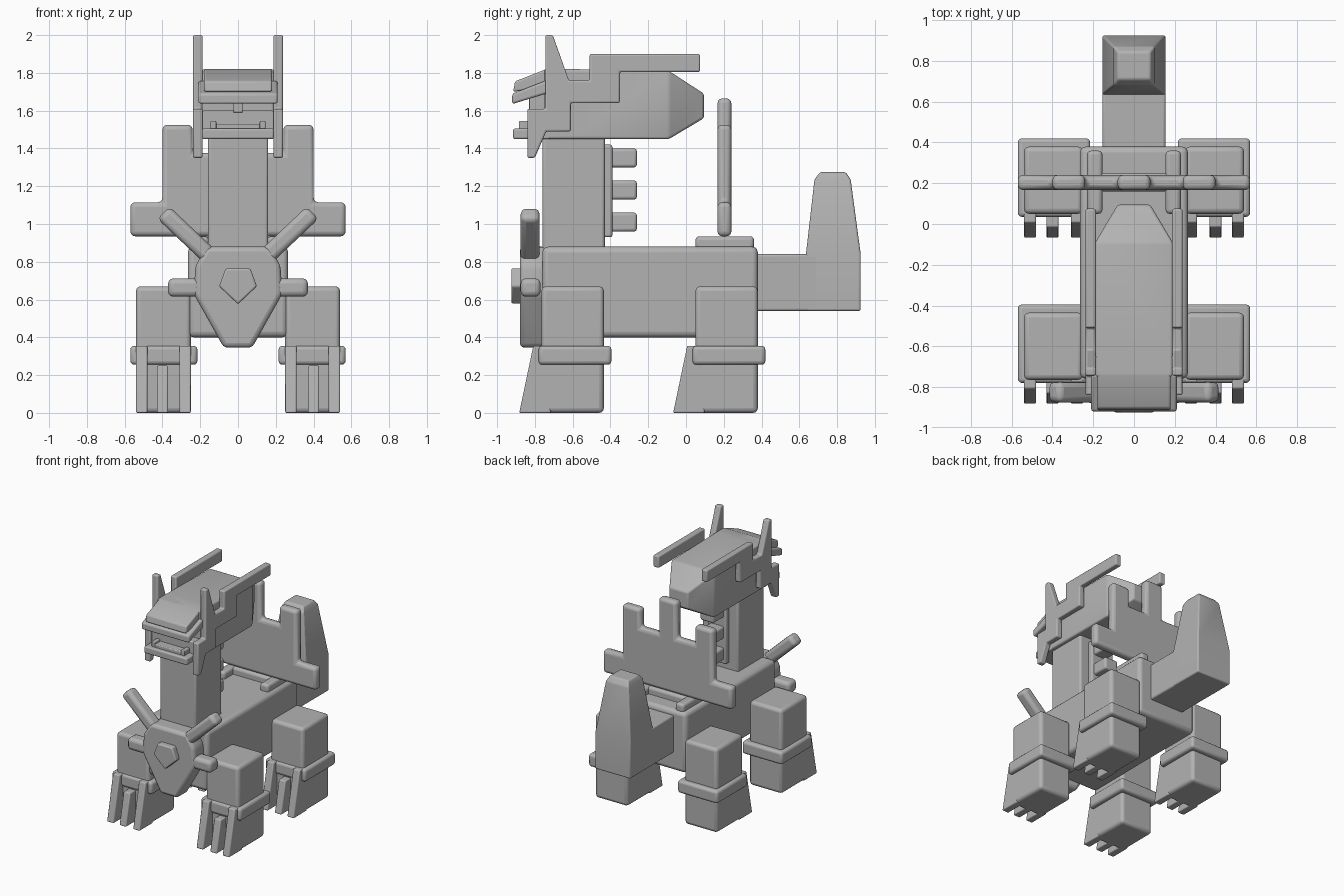
import bpy, bmesh, math

grey = bpy.data.materials.new("plain grey")
grey.diffuse_color = (0.45, 0.45, 0.45, 1)


def loft(name, rings, bevel=0.02, segments=3):
    """Skin a list of rings (equal point counts), cap the ends, round the edges."""
    bm = bmesh.new()
    vs = [[bm.verts.new(p) for p in ring] for ring in rings]
    n = len(vs[0])
    for a, b in zip(vs, vs[1:]):
        for i in range(n):
            j = (i + 1) % n
            bm.faces.new((a[i], a[j], b[j], b[i]))
    bm.faces.new(vs[0][::-1])
    bm.faces.new(vs[-1])
    bmesh.ops.recalc_face_normals(bm, faces=bm.faces)
    me = bpy.data.meshes.new(name)
    bm.to_mesh(me)
    bm.free()
    me.materials.append(grey)
    ob = bpy.data.objects.new(name, me)
    bpy.context.collection.objects.link(ob)
    if bevel:
        mod = ob.modifiers.new("rounding", 'BEVEL')
        mod.width, mod.segments = bevel, segments
        mod.limit_method, mod.angle_limit = 'ANGLE', math.radians(25)
    bpy.ops.object.select_all(action='DESELECT')
    bpy.context.view_layer.objects.active = ob
    ob.select_set(True)
    bpy.ops.object.shade_smooth_by_angle(angle=math.radians(35))
    return ob


def side_prism(name, yz, x0, x1, bevel=0.02):
    return loft(name, [[(x, y, z) for y, z in yz] for x in (x0, x1)], bevel)


def front_prism(name, xz, y0, y1, bevel=0.02):
    return loft(name, [[(x, y, z) for x, z in xz] for y in (y0, y1)], bevel)


def box(name, x0, x1, y0, y1, z0, z1, bevel=0.02):
    return side_prism(name, [(y0, z0), (y1, z0), (y1, z1), (y0, z1)], x0, x1, bevel)


def mirrored(half):
    """Complete a half outline (x >= 0, top to bottom) across x = 0."""
    return half + [(-x, z) for x, z in reversed(half) if x > 0]


# Body and neck
box("body", -0.265, 0.265, -0.76, 0.38, 0.40, 0.88, 0.03)
box("neck", -0.16, 0.16, -0.76, -0.43, 0.80, 1.50, 0.015)
box("neck_spine", -0.08, 0.08, -0.45, -0.39, 0.93, 1.42, 0.012)
for z in (0.96, 1.13, 1.30):
    box("spine_block", -0.06, 0.06, -0.42, -0.26, z, z + 0.10, 0.015)

# Head with tapered back
rect = lambda y, hx, z0, z1: [(-hx, y, z0), (hx, y, z0), (hx, y, z1), (-hx, y, z1)]
loft("head", [rect(-0.75, 0.19, 1.45, 1.82), rect(-0.60, 0.19, 1.45, 1.82),
              rect(-0.09, 0.19, 1.45, 1.81), rect(0.095, 0.08, 1.56, 1.69)], 0.012)

# Face: cap, brow, nose, muzzle, jaw and teeth
side_prism("forehead_cap", [(-0.915, 1.70), (-0.905, 1.755), (-0.74, 1.82),
                            (-0.62, 1.82), (-0.62, 1.74)], -0.18, 0.18, 0.01)
side_prism("brow", [(-0.92, 1.635), (-0.92, 1.69), (-0.74, 1.76), (-0.70, 1.69),
                    (-0.74, 1.69)], -0.21, 0.21, 0.012)
box("nose", -0.025, 0.025, -0.83, -0.73, 1.59, 1.69, 0.006)
box("muzzle", -0.19, 0.19, -0.82, -0.72, 1.45, 1.60, 0.008)
box("jaw", -0.19, 0.19, -0.915, -0.75, 1.45, 1.505, 0.01)
box("teeth", -0.115, 0.115, -0.885, -0.80, 1.495, 1.53, 0.006)

for s in (1, -1):
    box("fang", s * 0.115, s * 0.145, -0.885, -0.80, 1.49, 1.545, 0.006)
    # Stepped side plate with horn and swept bar
    side_prism("head_side_plate",
               [(-0.745, 2.0), (-0.705, 2.0), (-0.62, 1.76), (-0.51, 1.76), (-0.51, 1.90),
                (0.075, 1.90), (0.075, 1.805), (-0.35, 1.805), (-0.35, 1.64), (-0.61, 1.64),
                (-0.61, 1.49), (-0.74, 1.49), (-0.80, 1.35), (-0.84, 1.35), (-0.84, 1.61),
                (-0.745, 1.61)], s * 0.187, s * 0.238, 0.01)

    # Legs with ankle bands and claws
    for part, y in (("front", -0.765), ("rear", 0.05)):
        box(part + "_leg", s * 0.25, s * 0.54, y, y + 0.33, 0, 0.67, 0.025)
        box(part + "_ankle_band", s * 0.215, s * 0.57, y - 0.015, y + 0.37, 0.255, 0.355, 0.02)
        for x, h in ((0.25, 0.355), (0.37, 0.25), (0.48, 0.355)):
            top = y - 0.118 + 0.21 * h
            side_prism(part + "_claw", [(y - 0.118, 0), (top, h), (y + 0.02, h), (y + 0.05, 0)],
                       s * x, s * (x + 0.06), 0.008)

    # Saddle rail under the back shield
    box("saddle_rail", s * 0.155, s * 0.23, 0.05, 0.36, 0.86, 0.935, 0.02)

    # Chest emblem arms: one diagonal, one level
    d = 0.032
    front_prism("emblem_upper_arm", [(s * x, z) for x, z in (
        (0.12 + d, 0.80 - d), (0.395 + d, 1.06 - d), (0.395 - d, 1.06 + d), (0.12 - d, 0.80 + d))],
        -0.875, -0.775, 0.028)
    box("emblem_side_arm", s * 0.15, s * 0.37, -0.875, -0.77, 0.615, 0.712, 0.028)

# Saddle crossbar and crenellated back shield
box("saddle_crossbar", -0.17, 0.17, 0.16, 0.25, 0.86, 0.935, 0.02)
front_prism("back_shield", mirrored(
    [(0.08, 1.665), (0.08, 1.375), (0.24, 1.375), (0.24, 1.525), (0.40, 1.525),
     (0.40, 1.115), (0.57, 1.115), (0.57, 0.935)]), 0.167, 0.24, 0.025)

# Chest emblem plate and pentagon
front_prism("chest_emblem", mirrored(
    [(0.165, 0.88), (0.225, 0.78), (0.235, 0.63), (0.075, 0.345)]), -0.88, -0.74, 0.025)
front_prism("emblem_pentagon", mirrored(
    [(0.065, 0.765), (0.10, 0.67), (0, 0.575)]), -0.925, -0.86, 0.01)

# Tail: root block and tapering upright tip
box("tail_root", -0.155, 0.155, 0.35, 0.70, 0.54, 0.84, 0.012)
flat = lambda z, hx, y0, y1: [(-hx, y0, z), (hx, y0, z), (hx, y1, z), (-hx, y1, z)]
loft("tail_tip", [flat(0.54, 0.155, 0.635, 0.925), flat(0.84, 0.155, 0.635, 0.925),
                  flat(1.235, 0.10, 0.68, 0.872), flat(1.275, 0.08, 0.71, 0.845)], 0.01)
